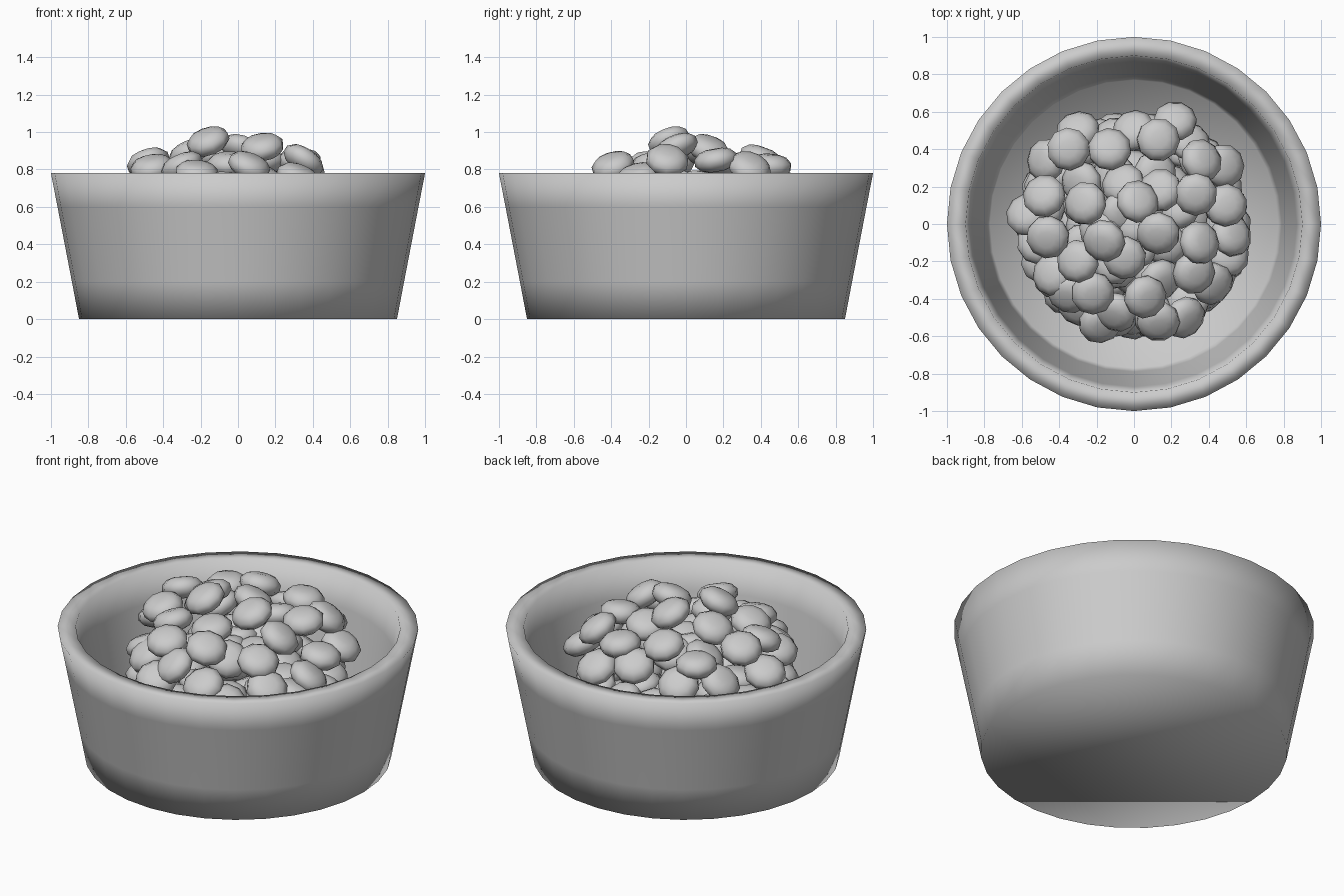
import bpy
import bmesh
import math
import random
from mathutils import Matrix, Vector

cube = bpy.data.objects.get("Cube")
if cube:
    bpy.data.objects.remove(cube)

random.seed(4)

grey = bpy.data.materials.new("plain_grey")
grey.use_nodes = True
colour = (0.6, 0.6, 0.6, 1)
grey.diffuse_color = colour
for node in grey.node_tree.nodes:
    if node.type == "BSDF_PRINCIPLED":
        node.inputs["Base Color"].default_value = colour


def lathe(name, profile, sides):
    """Revolve (radius, height) points and close both ends with flat caps."""
    bm = bmesh.new()
    rings = []
    for radius, height in profile:
        ring = []
        for i in range(sides):
            angle = math.tau * i / sides
            ring.append(bm.verts.new((radius * math.cos(angle), radius * math.sin(angle), height)))
        rings.append(ring)
    for low, high in zip(rings, rings[1:]):
        for i in range(sides):
            j = (i + 1) % sides
            bm.faces.new((low[i], low[j], high[j], high[i]))
    bm.faces.new(reversed(rings[0]))
    bm.faces.new(rings[-1])
    bmesh.ops.recalc_face_normals(bm, faces=bm.faces)
    for face in bm.faces:
        face.smooth = True
    mesh = bpy.data.meshes.new(name)
    bm.to_mesh(mesh)
    bm.free()
    mesh.materials.append(grey)
    return mesh


def place(name, mesh):
    obj = bpy.data.objects.new(name, mesh)
    bpy.context.collection.objects.link(obj)
    return obj


# Bowl: tapered outer wall, flat rim, inner wall and floor
bowl_profile = [(0.85, 0), (0.888, 0.2), (0.965, 0.6), (1, 0.78),
                (0.9, 0.78), (0.87, 0.6), (0.79, 0.2), (0.77, 0.1)]
place("bowl", lathe("bowl", bowl_profile, 32))

# Pellet: a rounded disc with a domed top and bottom
pellet_mesh = lathe("pellet", [(0.045, -0.06), (0.085, -0.048), (0.115, -0.018),
                               (0.115, 0.018), (0.085, 0.048), (0.045, 0.06)], 10)


def add_pellet(x, y, z, lean, wobble):
    axis = Vector((x * lean, y * lean, 1))
    axis += Vector((random.uniform(-wobble, wobble), random.uniform(-wobble, wobble), 0))
    spin = Matrix.Rotation(random.uniform(0, math.tau), 4, "Z")
    turn = axis.to_track_quat("Z", "Y").to_matrix().to_4x4()
    obj = place("pellet", pellet_mesh)
    obj.matrix_world = Matrix.Translation((x, y, z)) @ turn @ spin


# Top of the heap, in hundredths of a unit
heap = [
    (-16, -9, 95), (13, -5, 92), (2, 12, 91), (-26, 11, 89), (33, 16, 85),
    (35, -10, 85), (-46, -7, 81), (-48, 15, 84), (-35, 40, 80), (-13, 40, 86),
    (13, 45, 82), (36, 34, 81), (6, -39, 82), (-22, -37, 78), (32, -26, 76),
    (-30, -20, 82), (14, 18, 83), (-5, -18, 83), (14, -30, 74), (0, 50, 74),
    (22, 55, 69), (-30, 50, 70), (-47, 34, 70), (48, 31, 68), (49, 10, 70),
    (-57, 5, 68), (52, -6, 64), (50, -17, 58), (-43, -27, 66), (42, -32, 64),
    (-35, -37, 66), (-18, -53, 62), (-10, -47, 70), (13, -52, 66), (27, -50, 58),
    (-28, 22, 76),
]
for x, y, z in heap:
    add_pellet(x / 100, y / 100, z / 100, 0.9, 0.4)

# Lower rings of the heap, down to the floor
for level in range(4):
    height = 0.17 + level * 0.11
    for radius, count in ((0.5, 16), (0.28, 8)):
        for i in range(count):
            angle = math.tau * (i + level / 2) / count
            reach = radius + random.uniform(-0.03, 0.03)
            add_pellet(reach * math.cos(angle), reach * math.sin(angle), height, 0.8, 0.4)

# Core that keeps the heap from looking hollow
for i in range(9):
    angle = i * 2.4
    reach = 0.09 * math.sqrt(i)
    add_pellet(reach * math.cos(angle), reach * math.sin(angle), 0.72, 0.5, 0.4)
